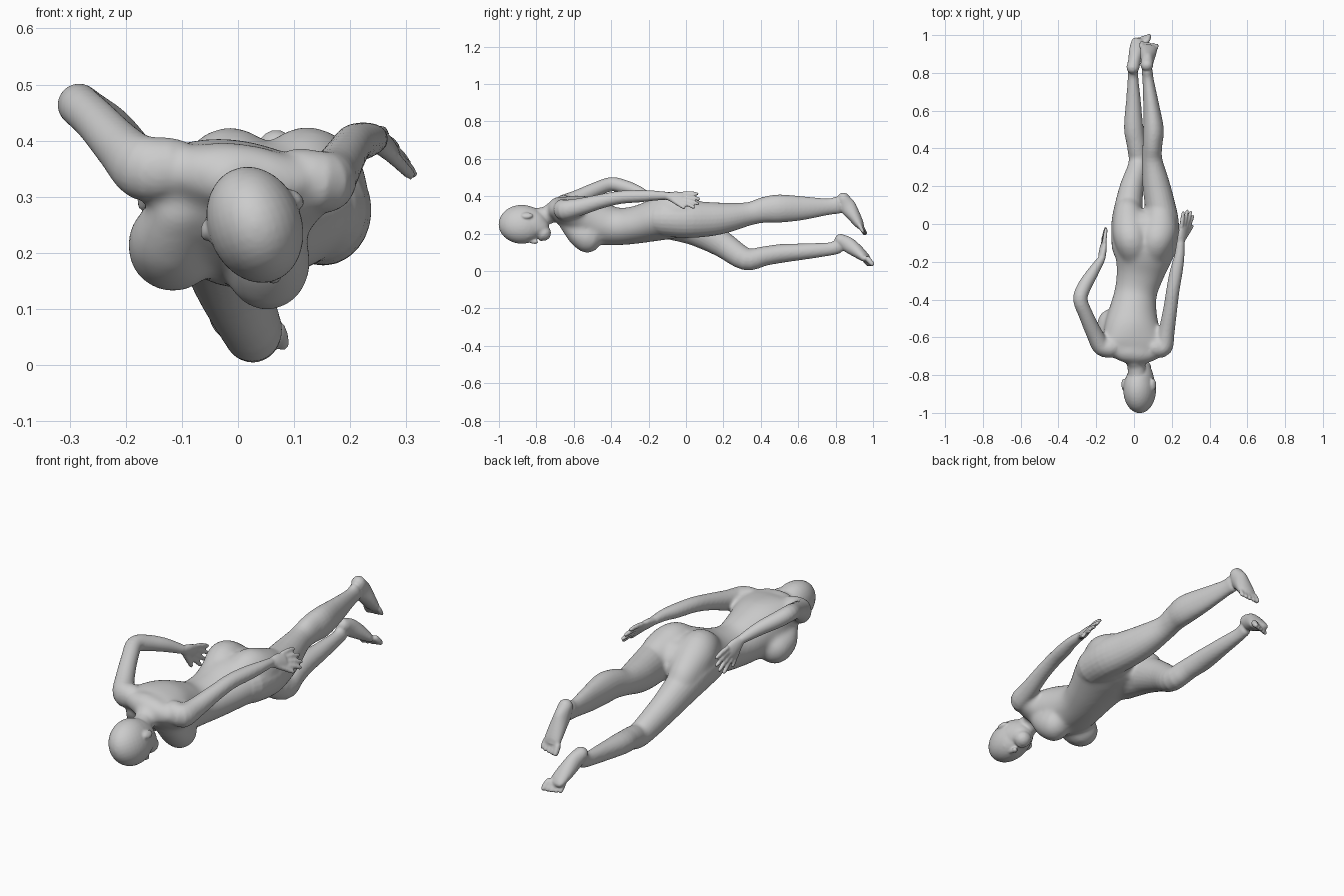
import bpy, bmesh, math
from mathutils import Vector, Matrix

Z = Vector((0, 0, 1))
bm = bmesh.new()


def spline(a, b, c, d, t):
    return [0.5 * (2*q + (r - p)*t + (2*p - 5*q + 4*r - s)*t*t + (3*q - p - 3*r + s)*t**3)
            for p, q, r, s in zip(a, b, c, d)]


def loft(stations, sub=4, n=24):
    """Closed round-ended tube; station = x, y, z, half width, half height, roll degrees."""
    st = [tuple(s) + (0,) * (6 - len(s)) for s in stations]
    pts = []
    for i in range(len(st) - 1):
        a, d = st[max(i - 1, 0)], st[min(i + 2, len(st) - 1)]
        pts += [spline(a, st[i], st[i + 1], d, k / sub) for k in range(sub)]
    pts.append(list(st[-1]))
    rings = []
    for i, p in enumerate(pts):
        t = (Vector(pts[min(i + 1, len(pts) - 1)][:3]) - Vector(pts[max(i - 1, 0)][:3])).normalized()
        side = t.cross(Z).normalized()
        up = side.cross(t)
        r = math.radians(p[5])
        u, v = side * math.cos(r) + up * math.sin(r), up * math.cos(r) - side * math.sin(r)
        dome = [(0, 1)]
        cap = [(math.sin(math.radians(g)), math.cos(math.radians(g))) for g in (30, 60, 85)]
        if i == 0:
            dome = [(-o, s) for o, s in reversed(cap)] + dome
        if i == len(pts) - 1:
            dome = dome + cap
        for o, s in dome:
            c = Vector(p[:3]) + t * o * min(p[3], p[4])
            rings.append([bm.verts.new(c + u * p[3] * s * math.cos(2*math.pi*k/n)
                                       + v * p[4] * s * math.sin(2*math.pi*k/n)) for k in range(n)])
    for a, b in zip(rings, rings[1:]):
        for k in range(n):
            bm.faces.new((a[k], a[(k + 1) % n], b[(k + 1) % n], b[k]))
    bm.faces.new(rings[0][::-1])
    bm.faces.new(rings[-1])


def blob(loc, size, tilt=0):
    """Ellipsoid tilted about y (degrees)."""
    m = Matrix.Translation(loc) @ Matrix.Rotation(math.radians(-tilt), 4, 'Y') @ Matrix.Diagonal((*size, 1))
    bmesh.ops.create_uvsphere(bm, u_segments=32, v_segments=18, radius=1, matrix=m)


def digits(base, direction, across, half, lengths, r, fan, bend):
    """Row of fingers or toes spread over the width axis, bending toward `bend`."""
    d, w, b = Vector(direction).normalized(), Vector(across).normalized(), Vector(bend)
    for i, ln in enumerate(lengths):
        s = 2 * i / (len(lengths) - 1) - 1
        rad = r[i] if isinstance(r, tuple) else r
        p = Vector(base) + w * half * s
        dd = (d + w * fan * s).normalized()
        loft([(*p, rad, rad), (*(p + dd * ln * .5), rad, rad),
              (*(p + dd * ln + b * ln), rad * .85, rad * .85)], 3, 12)


def skin(name, voxel, repeat):
    """Fuse all volumes gathered so far into one softened skin; restarts the gathering."""
    global bm
    bmesh.ops.recalc_face_normals(bm, faces=bm.faces)
    mesh = bpy.data.meshes.new(name)
    bm.to_mesh(mesh)
    bm.free()
    bm = bmesh.new()
    ob = bpy.data.objects.new(name, mesh)
    bpy.context.collection.objects.link(ob)
    fuse = ob.modifiers.new("fuse", 'REMESH')
    fuse.mode, fuse.voxel_size, fuse.use_smooth_shade = 'VOXEL', voxel, True
    soft = ob.modifiers.new("soften", 'SMOOTH')
    soft.factor, soft.iterations = .5, repeat
    return ob


def limbs():
    # neck
    loft([(.02, -.83, .275, .055, .06), (.012, -.75, .295, .047, .05), (0, -.69, .325, .06, .055),
          (0, -.63, .33, .08, .05)])
    # lower leg on the -x side
    loft([(-.03, -.12, .265, .088, .09), (-.036, 0, .25, .084, .1), (-.028, .1, .2, .073, .084),
          (-.01, .2, .14, .063, .07), (.025, .32, .064, .054, .06, 10), (.012, .42, .08, .05, .052),
          (-.002, .51, .094, .051, .05), (-.003, .65, .106, .039, .042), (-.005, .77, .118, .028, .035),
          (-.005, .81, .13, .028, .038)])
    # raised leg on the +x side
    loft([(.14, -.12, .278, .09, .092), (.152, 0, .276, .086, .099), (.134, .12, .277, .079, .092),
          (.115, .22, .286, .071, .08), (.096, .34, .307, .054, .062), (.098, .42, .327, .052, .069),
          (.103, .5, .334, .055, .075), (.092, .62, .336, .043, .064), (.075, .76, .344, .03, .044),
          (.07, .81, .352, .029, .047)])
    # bent arm on the -x side
    loft([(-.12, -.655, .35, .053, .056), (-.17, -.648, .352, .05, .058), (-.21, -.58, .388, .043, .046),
          (-.255, -.48, .437, .038, .039), (-.284, -.4, .464, .038, .038), (-.265, -.335, .452, .037, .037),
          (-.22, -.26, .426, .031, .032), (-.175, -.19, .39, .021, .022)])
    # straight arm on the +x side
    loft([(.11, -.655, .335, .053, .052), (.155, -.65, .326, .05, .055), (.172, -.57, .342, .043, .047),
          (.192, -.45, .374, .037, .038), (.206, -.35, .394, .035, .035), (.224, -.25, .4, .034, .033),
          (.24, -.17, .403, .027, .027), (.246, -.1, .402, .021, .021)])


# torso
loft([(0, -.68, .335, .14, .062, -7), (0, -.64, .32, .165, .085, -9), (-.01, -.56, .292, .15, .112, -10),
      (-.005, -.46, .255, .127, .115, -9), (.01, -.36, .238, .113, .1, -6), (.035, -.25, .25, .13, .102, -2),
      (.055, -.13, .28, .164, .115, 0), (.057, -.03, .285, .165, .105, 0)], n=36)
# breasts, each sloping down from the collar bone
loft([(-.1, -.63, .275, .06, .05), (-.12, -.57, .225, .075, .07), (-.116, -.525, .206, .08, .078)])
loft([(.05, -.63, .255, .06, .05), (.052, -.57, .2, .075, .07), (.052, -.525, .176, .077, .082)])
# buttocks, running into back and thighs
loft([(.015, -.2, .29, .07, .06), (-.01, -.1, .327, .088, .096), (-.022, -.03, .31, .092, .092),
      (-.032, .06, .25, .075, .085)])
loft([(.095, -.2, .29, .07, .06), (.118, -.1, .327, .088, .096), (.135, -.03, .318, .096, .092),
      (.138, .06, .29, .078, .085)])
limbs()
core = skin("core", .009, 22)
soft_core = bpy.data.meshes.new_from_object(core.evaluated_get(bpy.context.evaluated_depsgraph_get()))
bpy.data.objects.remove(core)
bm.from_mesh(soft_core)

# head, tilted toward +x
limbs()
blob((.03, -.878, .25), (.084, .124, .106), 20)
loft([(.03, -.88, .25, .08, .1, 20), (.031, -.85, .249, .08, .101, 20), (.037, -.81, .237, .071, .088, 20),
      (.045, -.778, .217, .055, .062, 20), (.051, -.763, .203, .042, .042, 20)], n=32)
# face frame: side and forward axes of the head
side, fwd = Vector((.94, 0, .34)), Vector((.34, 0, -.94))


def face(s, y, f):
    return Vector((.03, y, .25)) + side * s + fwd * f


loft([(*face(0, -.845, .09), .01, .012, 20), (*face(0, -.815, .098), .012, .013, 20),
      (*face(0, -.803, .1), .015, .012, 20)], 3, 12)
blob(face(0, -.775, .082), (.024, .01, .012), 20)
for s in (-1, 1):
    blob(face(s * .032, -.845, .081), (.016, .009, .011), 20)
    blob(face(s * .084, -.85, -.02), (.011, .032, .02), 20 + s * 25)

# feet
loft([(-.006, .828, .165, .034, .034), (.003, .865, .142, .034, .041), (.014, .91, .11, .041, .036),
      (.027, .95, .078, .045, .026), (.032, .962, .067, .044, .02)])
digits((.035, .963, .062), (.2, .6, -.78), (.95, .25, .1), .036, (.028, .032, .035, .035, .033),
       (.011, .011, .011, .012, .015), .12, (0, .1, -.1))
loft([(.068, .842, .386, .034, .034), (.07, .864, .345, .034, .045), (.074, .895, .3, .041, .036),
      (.078, .924, .255, .045, .026), (.079, .932, .242, .044, .02)])
digits((.08, .934, .238), (.05, .45, -.88), (.98, -.1, .05), .037, (.034, .036, .036, .034, .03),
       (.015, .012, .011, .011, .011), .12, (0, .1, -.1))


def hand(wrist, direction, across, roll, thumb):
    """Palm, four fingers and thumb."""
    d, w, p = Vector(direction).normalized(), Vector(across).normalized(), Vector(wrist)
    loft([(*p, .023, .019, roll), (*(p + d * .035), .034, .019, roll), (*(p + d * .075), .038, .015, roll)], 4, 20)
    digits(p + d * .08, d, w, .03, (.075, .088, .088, .07), .0112, .22, (0, 0, -.08))
    q = p + d * .025 + w * thumb * .02
    e = (d + w * thumb * .6).normalized()
    loft([(*q, .014, .014), (*(q + e * .045), .012, .012), (*(q + e * .085), .01, .01)], 3, 12)


hand((-.17, -.18, .385), (.1, .88, -.45), (.15, .45, .86), 75, -1)
hand((.247, -.095, .4), (.26, .95, -.12), (.58, -.1, -.8), -54, 1)

# final smooth skin
skin("figure_body", .0055, 6)
